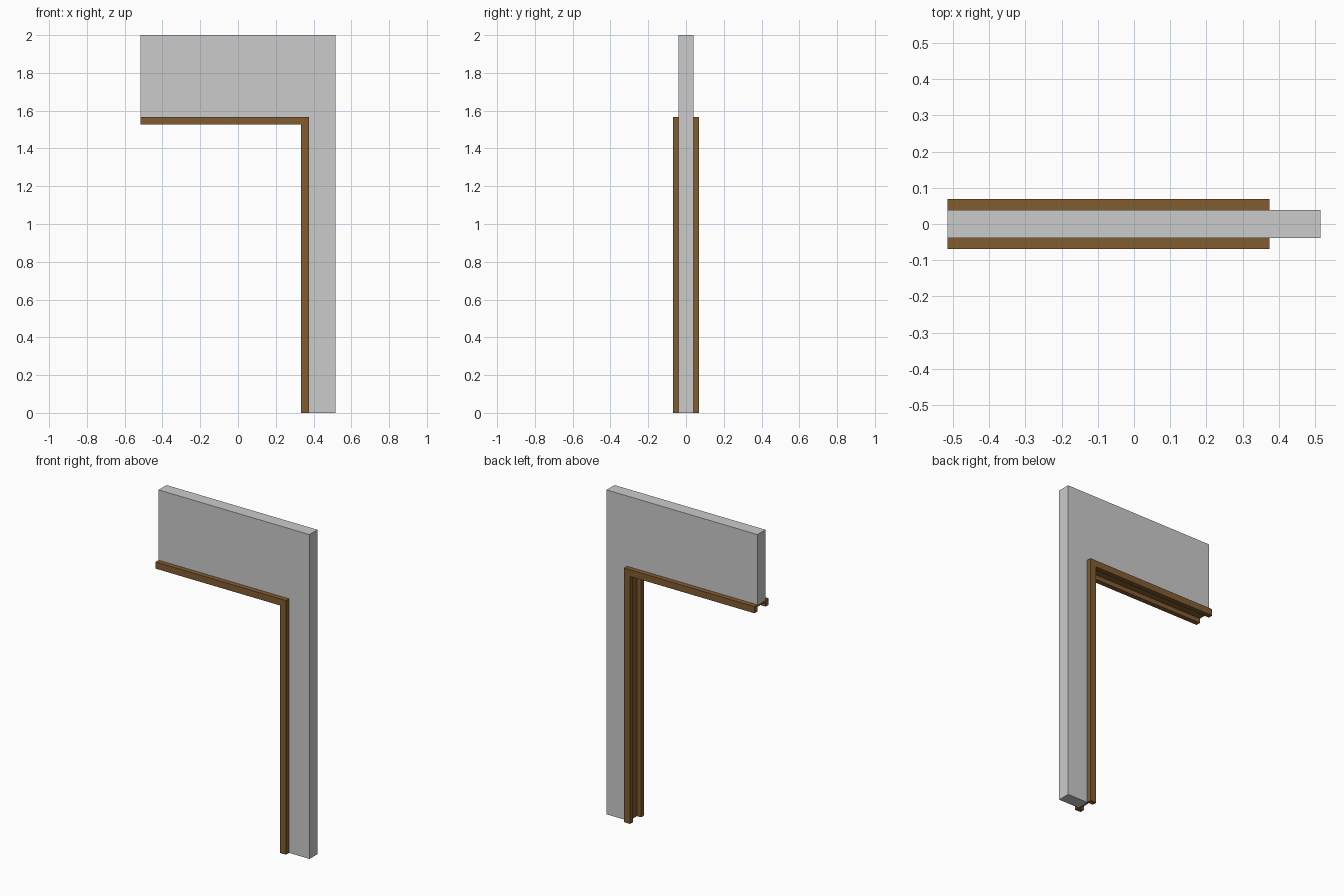
import bpy, bmesh

if "Cube" in bpy.data.objects:
    bpy.data.objects.remove(bpy.data.objects["Cube"])

HALF_W, TOP = 0.515, 2.0          # wall extents
HALF_T, TRIM_T = 0.039, 0.0685    # half thickness of wall and trim
EDGE_X, EDGE_Z = 0.334, 1.526     # opening side of the trim
TRIM_W, RECESS = 0.041, 0.028


def finish(name, bm, color=None):
    bmesh.ops.recalc_face_normals(bm, faces=bm.faces[:])
    mesh = bpy.data.meshes.new(name)
    bm.to_mesh(mesh)
    bm.free()
    obj = bpy.data.objects.new(name, mesh)
    bpy.context.collection.objects.link(obj)
    if color:
        mat = bpy.data.materials.new(name + "_wood")
        mat.diffuse_color = color
        mat.use_nodes = True
        mat.node_tree.nodes["Principled BSDF"].inputs["Base Color"].default_value = mat.diffuse_color
        mesh.materials.append(mat)
    return obj


# Wall: L-shaped outline extruded through its thickness
ix, iz = EDGE_X + TRIM_W, EDGE_Z + TRIM_W
outline = [(-HALF_W, TOP), (-HALF_W, iz), (ix, iz), (ix, 0), (HALF_W, 0), (HALF_W, TOP)]
bm = bmesh.new()
face = bm.faces.new([bm.verts.new((x, -HALF_T, z)) for x, z in outline])
ext = bmesh.ops.extrude_face_region(bm, geom=[face])
moved = [g for g in ext["geom"] if isinstance(g, bmesh.types.BMVert)]
bmesh.ops.translate(bm, verts=moved, vec=(0, 2 * HALF_T, 0))
finish("wall", bm)

# Door trim: channel section swept along the opening with a mitred corner
section = [(0, -TRIM_T), (TRIM_W, -TRIM_T), (TRIM_W, TRIM_T), (0, TRIM_T),
           (0, HALF_T), (RECESS, HALF_T), (RECESS, -HALF_T), (0, -HALF_T)]
bm = bmesh.new()
rings = [[bm.verts.new(p) for p in ring] for ring in (
    [(-HALF_W, y, EDGE_Z + o) for o, y in section],
    [(EDGE_X + o, y, EDGE_Z + o) for o, y in section],
    [(EDGE_X + o, y, 0) for o, y in section])]
n = len(section)
for a, b in zip(rings, rings[1:]):
    for i in range(n):
        j = (i + 1) % n
        bm.faces.new((a[i], a[j], b[j], b[i]))
bm.faces.new(rings[0])
bm.faces.new(rings[-1])
finish("door_trim", bm, (0.22, 0.11, 0.03, 1))
